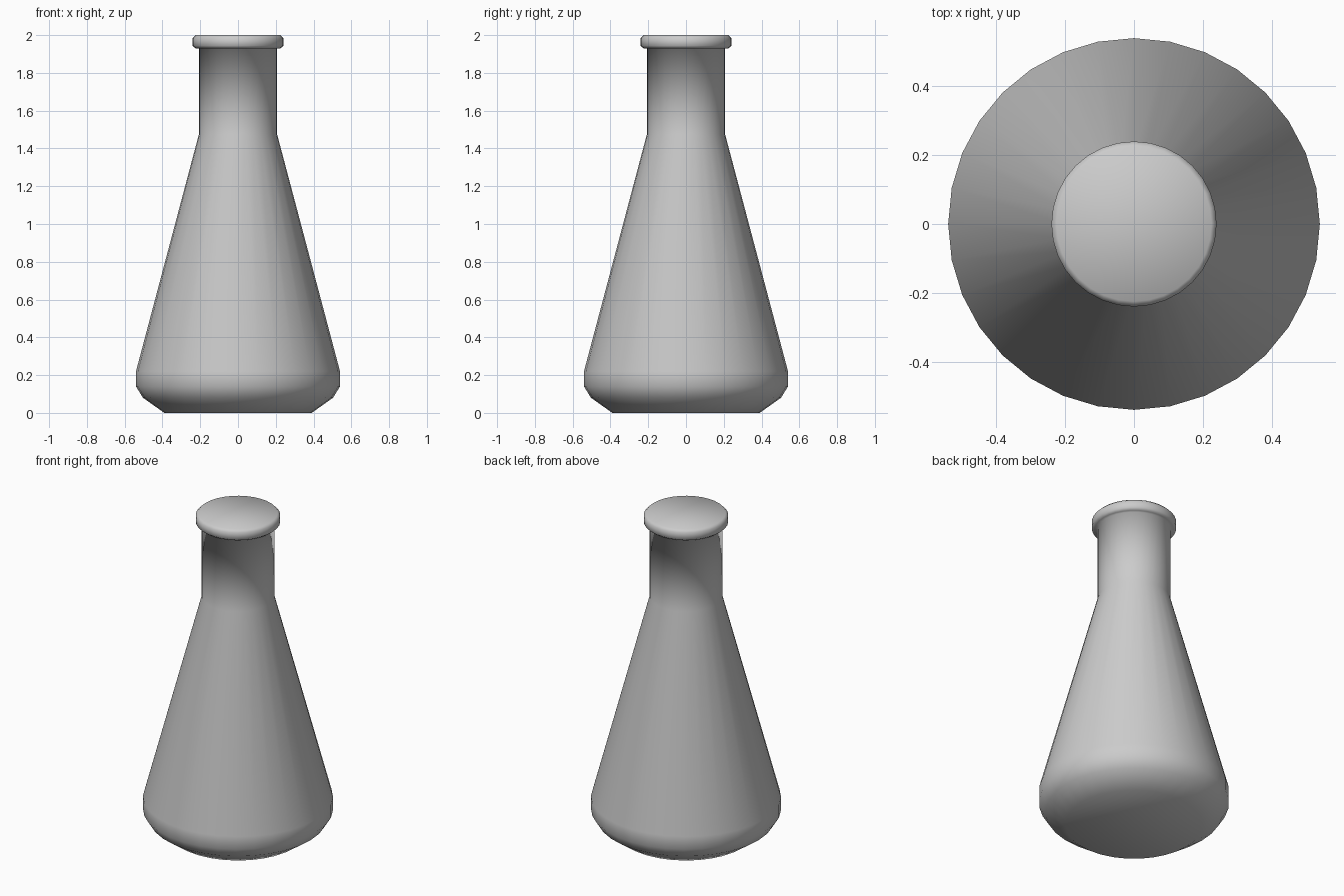
import bpy, bmesh, math

if "Cube" in bpy.data.objects:
    bpy.data.objects.remove(bpy.data.objects["Cube"])

SEGMENTS = 32

# Flask outline (radius, height) from the base up to the rolled lip
PROFILE = [
    (0.39, 0.0), (0.503, 0.08), (0.54, 0.14), (0.54, 0.22),
    (0.207, 1.475), (0.207, 1.93),
    (0.225, 1.93), (0.24, 1.943), (0.24, 1.985), (0.225, 2.0),
]


def lathe(name, profile):
    bm = bmesh.new()
    rings = []
    for r, z in profile:
        rings.append([bm.verts.new((r * math.cos(2 * math.pi * i / SEGMENTS),
                                    r * math.sin(2 * math.pi * i / SEGMENTS), z))
                      for i in range(SEGMENTS)])
    for low, high in zip(rings, rings[1:]):
        for i in range(SEGMENTS):
            j = (i + 1) % SEGMENTS
            bm.faces.new((low[i], low[j], high[j], high[i]))
    # Flat base and closed mouth
    bm.faces.new(rings[0][::-1])
    bm.faces.new(rings[-1])
    for f in bm.faces:
        f.smooth = True
    mesh = bpy.data.meshes.new(name)
    bm.to_mesh(mesh)
    bm.free()
    obj = bpy.data.objects.new(name, mesh)
    bpy.context.collection.objects.link(obj)
    return obj


# Conical flask body with neck and lip
lathe("conical_flask", PROFILE)
